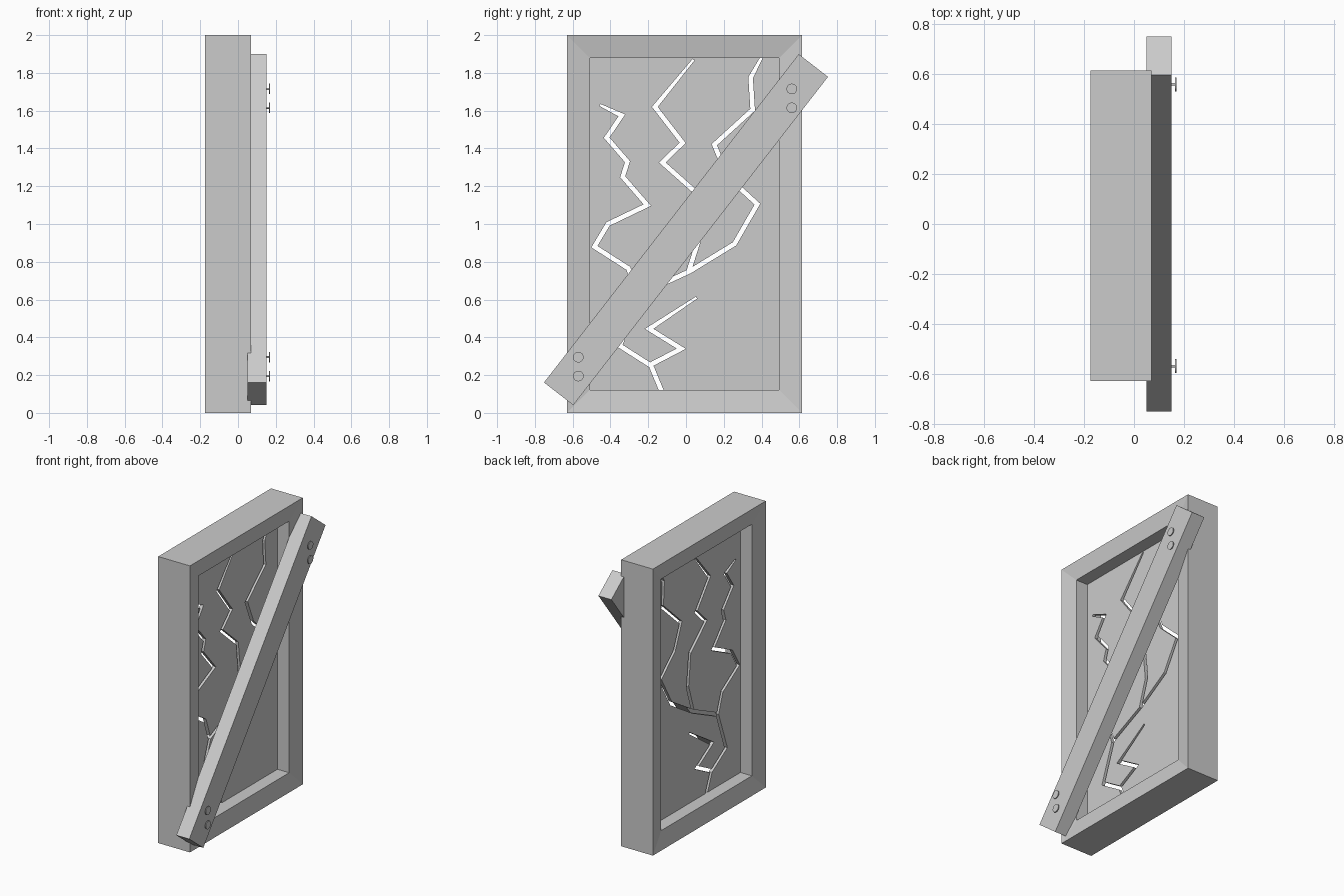
import bpy, bmesh, math
from mathutils import Vector, Matrix

if "Cube" in bpy.data.objects:
    bpy.data.objects.remove(bpy.data.objects["Cube"])

Y0, Y1, Z0, Z1 = -0.63, 0.615, 0.0, 2.0   # outer frame rectangle
BORDER = 0.122                            # frame width
MID_X = -0.0525                           # middle plane of the door


def make_object(name, bm):
    bmesh.ops.recalc_face_normals(bm, faces=bm.faces)
    mesh = bpy.data.meshes.new(name)
    bm.to_mesh(mesh)
    bm.free()
    obj = bpy.data.objects.new(name, mesh)
    bpy.context.collection.objects.link(obj)
    return obj


def box(name, centre, size, tilt=0.0):
    bm = bmesh.new()
    mat = (Matrix.Translation(centre) @ Matrix.Rotation(tilt, 4, 'X')
           @ Matrix.Diagonal((*size, 1)))
    bmesh.ops.create_cube(bm, size=1, matrix=mat)
    return make_object(name, bm)


# Frame: mitred ring whose faces slope inwards to the opening
bm = bmesh.new()
rings = []
for inset, x in ((0, 0.07), (BORDER, 0.05), (BORDER, -0.153), (0, -0.175)):
    rings.append([bm.verts.new((x, y, z)) for y, z in (
        (Y0 + inset, Z0 + inset), (Y1 - inset, Z0 + inset),
        (Y1 - inset, Z1 - inset), (Y0 + inset, Z1 - inset))])
for i in range(4):
    a, b = rings[i], rings[(i + 1) % 4]
    for j in range(4):
        k = (j + 1) % 4
        bm.faces.new((a[j], a[k], b[k], b[j]))
make_object("door_frame", bm)

# Panel filling the opening
panel = box("door_panel", (MID_X, (Y0 + Y1) / 2, 1.0),
            (0.024, Y1 - Y0 - 2 * BORDER, Z1 - Z0 - 2 * BORDER))


def crack_cutter(path, width=0.024):
    """Zigzag strip with mitred corners, narrowed at its first point."""
    pts = [Vector(p) for p in path]
    bm = bmesh.new()
    sections = []
    for i, p in enumerate(pts):
        d0 = (p - pts[i - 1]).normalized() if i else (pts[1] - p).normalized()
        d1 = (pts[i + 1] - p).normalized() if i < len(pts) - 1 else d0
        n0, n1 = Vector((-d0.y, d0.x)), Vector((-d1.y, d1.x))
        m = (n0 + n1).normalized()
        m *= width / 2 / max(m.dot(n0), 0.4) * (1 if i else 0.5)
        sections.append([bm.verts.new((MID_X + dx, p.x + s * m.x, p.y + s * m.y))
                         for dx, s in ((-.1, -1), (.1, -1), (.1, 1), (-.1, 1))])
    for a, b in zip(sections, sections[1:]):
        for j in range(4):
            k = (j + 1) % 4
            bm.faces.new((a[j], a[k], b[k], b[j]))
    bm.faces.new(sections[0])
    bm.faces.new(sections[-1])
    return make_object("crack_cutter", bm)


# Cracks cut right through the panel
cracks = [
    [(-.455, 1.63), (-.34, 1.575), (-.42, 1.457), (-.31, 1.33), (-.335, 1.25),
     (-.205, 1.10), (-.413, 1.0), (-.485, .88), (-.305, .765), (-.255, .62),
     (-.35, .355), (-.185, .25), (-.125, .105)],
    [(.055, .61), (-.195, .445), (-.025, .34), (-.188, .255)],
    [(.41, 1.90), (.342, 1.775), (.353, 1.605), (.15, 1.42), (.22, 1.25),
     (.378, 1.105), (.257, .895), (.02, .75), (-.257, .622)],
    [(.04, 1.87), (-.165, 1.62), (-.018, 1.43), (-.125, 1.325), (.05, 1.17),
     (.075, .94), (.015, .752)],
]
bpy.context.view_layer.objects.active = panel
for path in cracks:
    cutter = crack_cutter(path)
    cutter.hide_render = True
    mod = panel.modifiers.new("crack", 'BOOLEAN')
    mod.operation = 'DIFFERENCE'
    mod.solver = 'EXACT'
    mod.object = cutter
    bpy.ops.object.modifier_apply(modifier=mod.name)
    bpy.data.objects.remove(cutter)

# Diagonal board nailed across the front
box("barricade_board", (0.10, 0, 0.97), (0.10, 2.20, 0.196), math.atan2(1.74, 1.35))

# Nails: thin shank and flat round head
for i, (y, z) in enumerate(((.56, 1.715), (.56, 1.615), (-.57, .295), (-.57, .195))):
    bm = bmesh.new()
    for r, xa, xb, n in ((.005, .12, .165, 12), (.028, .164, .17, 24)):
        bmesh.ops.create_cone(
            bm, cap_ends=True, segments=n, radius1=r, radius2=r, depth=xb - xa,
            matrix=Matrix.Translation(((xa + xb) / 2, y, z))
            @ Matrix.Rotation(math.pi / 2, 4, 'Y'))
    make_object(f"nail_{i + 1}", bm)
